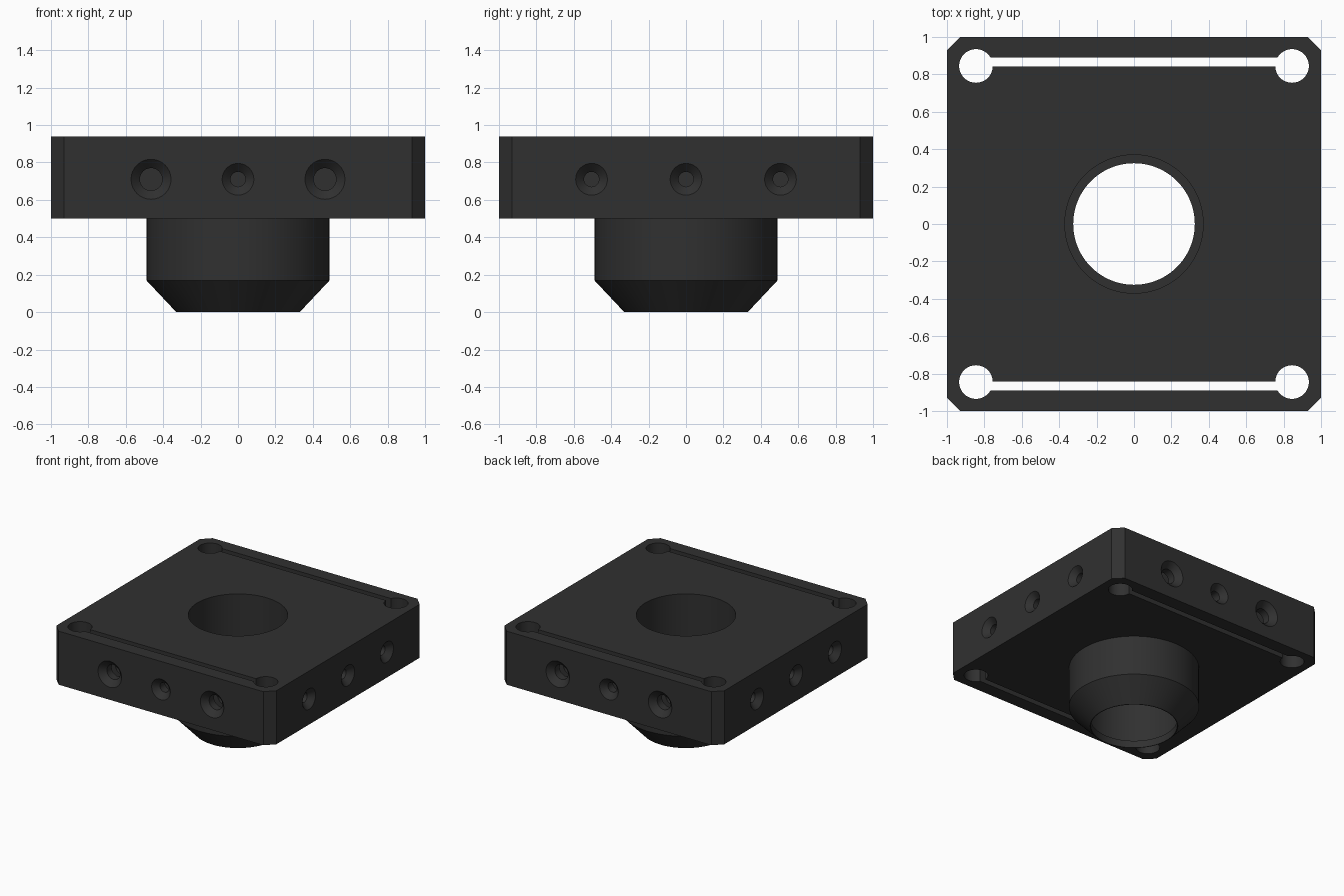
import bpy, bmesh
from math import pi, cos, sin
from mathutils import Matrix

if "Cube" in bpy.data.objects:
    bpy.data.objects.remove(bpy.data.objects["Cube"])


def new_object(name, bm):
    bmesh.ops.recalc_face_normals(bm, faces=bm.faces)
    mesh = bpy.data.meshes.new(name)
    bm.to_mesh(mesh)
    bm.free()
    ob = bpy.data.objects.new(name, mesh)
    bpy.context.collection.objects.link(ob)
    return ob


def prism(name, pts, z0, z1):
    bm = bmesh.new()
    face = bm.faces.new([bm.verts.new((x, y, z0)) for x, y in pts])
    ext = bmesh.ops.extrude_face_region(bm, geom=[face])
    bmesh.ops.translate(bm, vec=(0, 0, z1 - z0),
                        verts=[v for v in ext["geom"] if isinstance(v, bmesh.types.BMVert)])
    return new_object(name, bm)


def lathe(name, profile, sides=64, matrix=Matrix()):
    """Closed solid of revolution about z; profile is (radius, height) pairs."""
    bm = bmesh.new()
    rings = [[bm.verts.new((r * cos(2 * pi * i / sides), r * sin(2 * pi * i / sides), z))
              for i in range(sides)] for r, z in profile]
    for a, b in zip(rings, rings[1:]):
        for i in range(sides):
            j = (i + 1) % sides
            bm.faces.new((a[i], a[j], b[j], b[i]))
    bm.faces.new(rings[0])
    bm.faces.new(rings[-1])
    bmesh.ops.transform(bm, matrix=matrix, verts=bm.verts)
    return new_object(name, bm)


def boolean(target, tool, operation):
    mod = target.modifiers.new(operation, 'BOOLEAN')
    mod.operation, mod.object, mod.solver = operation, tool, 'EXACT'
    bpy.context.view_layer.objects.active = target
    bpy.ops.object.modifier_apply(modifier=mod.name)
    bpy.data.objects.remove(tool)


# Square plate with clipped corners
C = 0.93
block = prism("mounting_block", [(C, -1), (1, -C), (1, C), (C, 1), (-C, 1), (-1, C), (-1, -C), (-C, -1)],
              0.5, 0.94)

# Chamfered round boss underneath
boolean(block, lathe("boss", [(0.33, 0), (0.49, 0.17), (0.49, 0.6)], 96), 'UNION')

# Central bore with a narrow retaining lip at the bottom
boolean(block, lathe("bore_cutter", [(0.325, -0.1), (0.325, 0.06), (0.37, 0.06), (0.37, 1.1)], 96), 'DIFFERENCE')

# Slots linking the corner holes, then the corner holes
for s in (-1, 1):
    boolean(block, prism("slot_cutter", [(-0.84, s * 0.843), (0.84, s * 0.843), (0.84, s * 0.89), (-0.84, s * 0.89)],
                         0.3, 1.1), 'DIFFERENCE')
for sx in (-1, 1):
    for sy in (-1, 1):
        boolean(block, lathe("corner_hole_cutter", [(0.09, 0.3), (0.09, 1.1)], 48,
                             Matrix.Translation((sx * 0.845, sy * 0.845, 0))), 'DIFFERENCE')

# Countersunk blind holes on all four sides
for side in range(4):
    for k in (-1, 0, 1):
        big = side % 2 == 0 and k != 0
        outer, inner, depth = (0.107, 0.06, 0.38) if big else (0.085, 0.04, 0.25)
        offset = k * (0.465 if side % 2 == 0 else 0.505)
        place = (Matrix.Rotation(side * pi / 2, 4, 'Z') @ Matrix.Translation((offset, -1, 0.71))
                 @ Matrix.Rotation(-pi / 2, 4, 'X'))
        d = outer - inner
        boolean(block, lathe("side_hole_cutter", [(outer, -0.05), (outer, 0), (inner, d), (inner, depth)], 32, place),
                'DIFFERENCE')

# Dark finish
mat = bpy.data.materials.new("dark_plastic")
mat.diffuse_color = (0.03, 0.03, 0.03, 1)
mat.use_nodes = True
mat.node_tree.nodes["Principled BSDF"].inputs["Base Color"].default_value = mat.diffuse_color
block.data.materials.clear()
block.data.materials.append(mat)
block.select_set(True)
bpy.context.view_layer.objects.active = block
bpy.ops.object.shade_smooth_by_angle()
